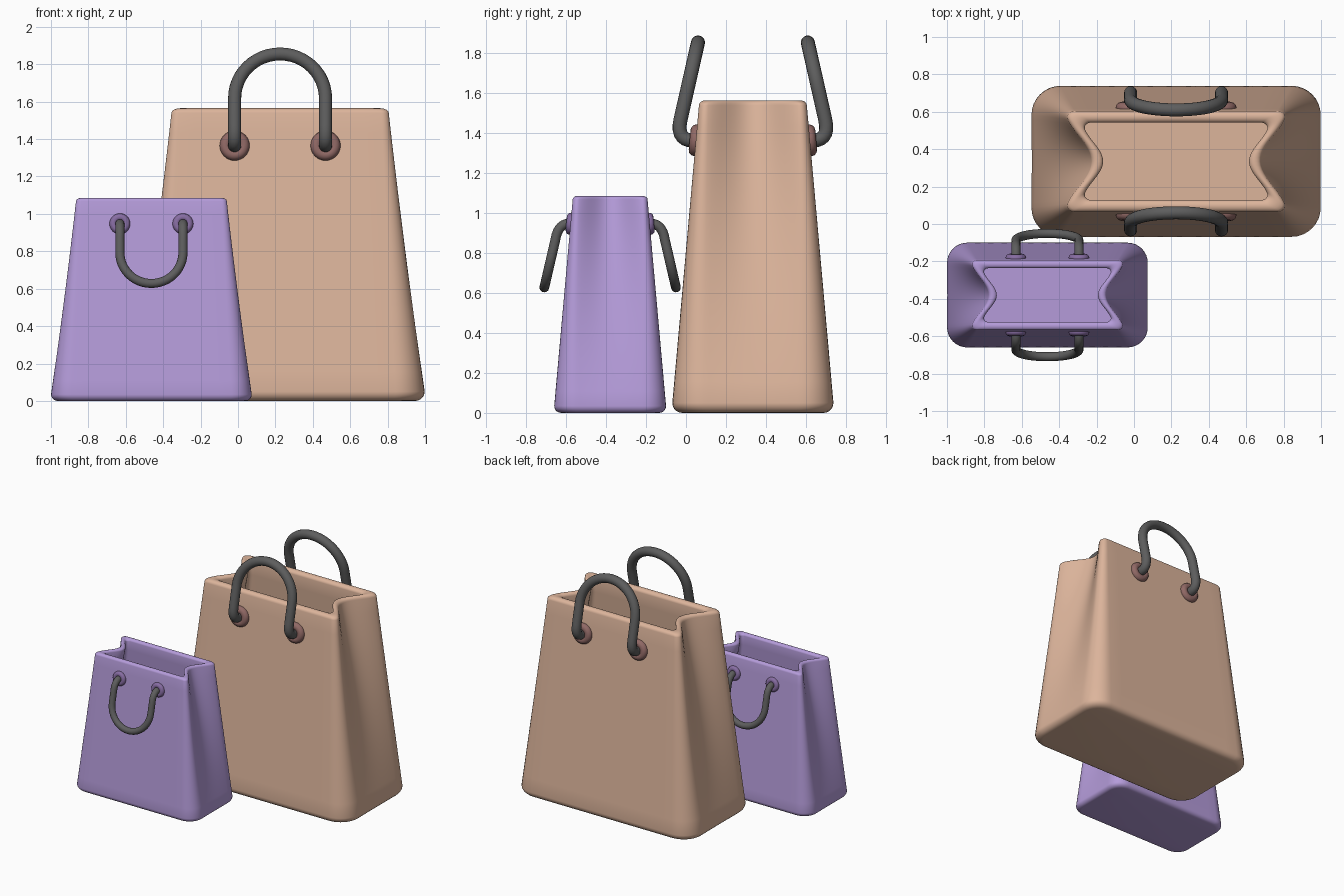
import bpy, bmesh, math
from mathutils import Vector, Matrix

if "Cube" in bpy.data.objects:
    bpy.data.objects.remove(bpy.data.objects["Cube"])


def material(name, rgb):
    m = bpy.data.materials.new(name)
    m.diffuse_color = (*rgb, 1)
    m.use_nodes = True
    m.node_tree.nodes["Principled BSDF"].inputs["Base Color"].default_value = m.diffuse_color
    return m


HANDLE = material("handle_grey", (0.11, 0.11, 0.11))


def section(w, d, r, g):
    """Rounded rectangle whose short sides fold inward by g."""
    quarter = [(w, d * 0.98 * 0)]
    quarter = [(w, (d - r) * i / 10) for i in range(10)]
    quarter += [(w - r + r * math.cos(a), d - r + r * math.sin(a))
                for a in (math.pi / 2 * i / 8 for i in range(9))]
    quarter += [((w - r) * (1 - i / 6), d) for i in range(1, 7)]
    left = [(-x, y) for x, y in reversed(quarter[:-1])]
    half = quarter + left
    pts = half + [(x, -y) for x, y in reversed(half[1:-1])]
    return [(x - math.copysign(g * (1 + math.cos(math.pi * y / d)) / 2, x)
             if abs(x) > 1e-6 else x, y) for x, y in pts]


def finish(ob, mat, place, angle=50):
    ob.data.transform(place)
    ob.data.materials.clear()
    ob.data.materials.append(mat)
    bpy.ops.object.select_all(action='DESELECT')
    ob.select_set(True)
    bpy.context.view_layer.objects.active = ob
    bpy.ops.object.shade_smooth_by_angle(angle=math.radians(angle))


def wall(z):
    """Outer half width, half depth, corner radius and fold at height z."""
    t = z / 1.565
    return [0.78 - 0.195 * t, 0.408 - 0.14 * t,
            0.16 - 0.115 * t, 0.138 * t ** 1.2]


def bag_body(name, mat, place):
    rings = []
    # rounded bottom edge
    for i in range(6):
        a = math.pi / 2 * i / 5
        w, d, r, g = wall(0.05)
        k = 0.05 * (1 - math.sin(a))
        rings.append((0.05 - 0.05 * math.cos(a), w - k, d - k, r - k / 2, g))
    # outer wall
    for i in range(1, 15):
        z = 0.05 + 1.49 * i / 14
        rings.append((z, *wall(z)))
    # rounded rim between outer and inner wall
    w, d, r, g = wall(1.54)
    inner = (0.495, 0.207, 0.04, 0.105)
    for i in range(1, 9):
        a = math.pi * i / 8
        k = (1 - math.cos(a)) / 2
        rings.append((1.54 + 0.025 * math.sin(a),
                      *[p + (q - p) * k for p, q in zip((w, d, r, g), inner)]))
    # inner wall down to the floor
    for i in range(1, 15):
        z = 1.54 - 1.48 * i / 14
        o = wall(z)
        t = z / 1.54
        rings.append((z, o[0] - 0.055 - 0.038 * t, o[1] - 0.063,
                      max(0.04, o[2] - 0.05), o[3] * 0.78))
    bm = bmesh.new()
    loops = [[bm.verts.new((x, y, z)) for x, y in section(*p)]
             for z, *p in rings]
    n = len(loops[0])
    for a, b in zip(loops, loops[1:]):
        for j in range(n):
            bm.faces.new((a[j], a[(j + 1) % n], b[(j + 1) % n], b[j]))
    bm.faces.new(loops[0][::-1])
    bm.faces.new(loops[-1])
    bmesh.ops.recalc_face_normals(bm, faces=bm.faces)
    me = bpy.data.meshes.new(name)
    bm.to_mesh(me)
    bm.free()
    ob = bpy.data.objects.new(name, me)
    bpy.context.collection.objects.link(ob)
    finish(ob, mat, place)


def handle(name, hook, tip, side, place):
    """Tube: hook out of the wall, straight leg, half-round end."""
    hx = 0.243
    p0, p1, p2 = [Vector(p) for p in hook]
    tip = Vector(tip)
    leg = [(-hx, *(p0 * (1 - t) ** 2 + p1 * 2 * t * (1 - t) + p2 * t * t))
           for t in (i / 8 for i in range(9))]
    direction = (tip - p2).normalized()
    centre = tip - direction * hx
    arch = [(-hx * math.cos(a), *(centre + direction * hx * math.sin(a)))
            for a in (math.pi / 2 * i / 12 for i in range(13))]
    half = leg + arch
    pts = half + [(-x, y, z) for x, y, z in reversed(half[:-1])]
    cu = bpy.data.curves.new(name, 'CURVE')
    cu.dimensions = '3D'
    cu.bevel_depth = 0.035
    cu.bevel_resolution = 6
    cu.use_fill_caps = True
    sp = cu.splines.new('POLY')
    sp.points.add(len(pts) - 1)
    for p, (x, y, z) in zip(sp.points, pts):
        p.co = (x, y * side, z, 1)
    ob = bpy.data.objects.new(name, cu)
    bpy.context.collection.objects.link(ob)
    bpy.ops.object.select_all(action='DESELECT')
    ob.select_set(True)
    bpy.context.view_layer.objects.active = ob
    bpy.ops.object.convert(target='MESH')
    finish(bpy.context.object, HANDLE, place)


def eyelet(name, x, side, mat, place):
    bpy.ops.mesh.primitive_torus_add(major_radius=0.05, minor_radius=0.03,
                                     major_segments=32, minor_segments=12)
    ob = bpy.context.object
    ob.name = name
    tilt = Matrix.Rotation(-side * (math.pi / 2 - 0.09), 4, 'X')
    ob.data.transform(Matrix.Translation((x, side * 0.287, 1.365)) @ tilt)
    finish(ob, mat, place)


def bag(prefix, location, scale, body_mat, ring_mat, hook, tip):
    place = Matrix.Translation(location) @ Matrix.Scale(scale, 4)
    bag_body(prefix + "_bag_body", body_mat, place)
    for label, side in (("front", -1), ("back", 1)):
        handle(f"{prefix}_{label}_handle", hook, tip, side, place)
        for end, x in (("left", -0.243), ("right", 0.243)):
            eyelet(f"{prefix}_{label}_{end}_eyelet", x, side, ring_mat, place)


# large bag with raised handles
bag("large", (0.225, 0.335, 0), 1.0,
    material("tan", (0.72, 0.46, 0.33)),
    material("tan_eyelet", (0.28, 0.14, 0.13)),
    [(0.27, 1.365), (0.39, 1.35), (0.362, 1.47)], (0.275, 1.855))

# small bag with hanging handles
bag("small", (-0.463, -0.38, 0), 0.694,
    material("purple", (0.46, 0.33, 0.70)),
    material("purple_eyelet", (0.24, 0.15, 0.36)),
    [(0.27, 1.365), (0.375, 1.38), (0.395, 1.25)], (0.475, 0.905))
